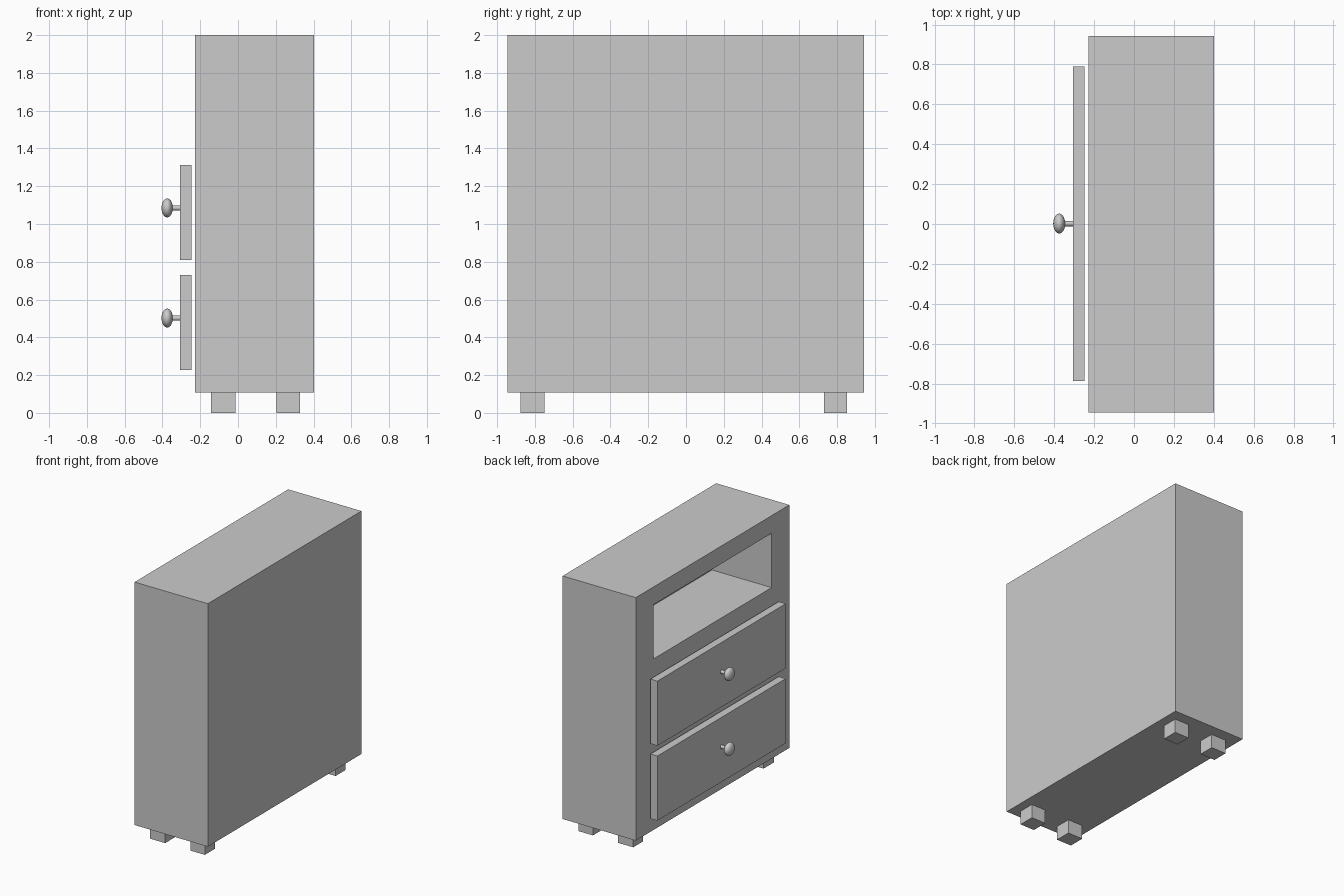
import bpy
from math import pi

if "Cube" in bpy.data.objects:
    bpy.data.objects.remove(bpy.data.objects["Cube"])


def box(name, x, y, z):
    """Box from (min, max) ranges on each axis."""
    bpy.ops.mesh.primitive_cube_add(size=1)
    ob = bpy.context.object
    ob.name = name
    ob.location = [(r[0] + r[1]) / 2 for r in (x, y, z)]
    ob.scale = [r[1] - r[0] for r in (x, y, z)]
    bpy.ops.object.transform_apply(location=False, rotation=False, scale=True)
    return ob


# Cabinet body with an open shelf recess on the -x side
body = box("cabinet_body", (-0.228, 0.402), (-0.945, 0.943), (0.109, 2.0))
cutter = box("shelf_cutter", (-0.4, 0.285), (-0.727, 0.725), (1.44, 1.862))
cutter.hide_render = True
cut = body.modifiers.new("shelf_opening", "BOOLEAN")
cut.operation = "DIFFERENCE"
cut.solver = "EXACT"
cut.object = cutter
bpy.context.view_layer.objects.active = body
bpy.ops.object.modifier_apply(modifier=cut.name)
bpy.data.objects.remove(cutter)

# Four block feet
for side, fx in (("front", (-0.143, -0.013)), ("back", (0.204, 0.329))):
    for end, fy in (("right", (-0.877, -0.75)), ("left", (0.73, 0.853))):
        box(f"{side}_{end}_foot", fx, fy, (0.0, 0.109))

# Two drawer fronts, each with a stem and a flattened round knob
for level, z in (("lower", 0.227), ("upper", 0.81)):
    box(f"{level}_drawer_front", (-0.307, -0.247), (-0.787, 0.79), (z, z + 0.503))
    knob_z = z + 0.275

    bpy.ops.mesh.primitive_cylinder_add(
        vertices=32, radius=0.014, depth=0.06,
        location=(-0.337, 0.002, knob_z), rotation=(0, pi / 2, 0))
    bpy.context.object.name = f"{level}_knob_stem"
    bpy.ops.object.shade_smooth_by_angle()

    bpy.ops.mesh.primitive_uv_sphere_add(
        segments=32, ring_count=16, radius=0.05,
        location=(-0.375, 0.002, knob_z), rotation=(0, pi / 2, 0))
    knob = bpy.context.object
    knob.name = f"{level}_knob"
    knob.scale.z = 0.6
    bpy.ops.object.transform_apply(location=False, rotation=True, scale=True)
    bpy.ops.object.shade_smooth_by_angle()
